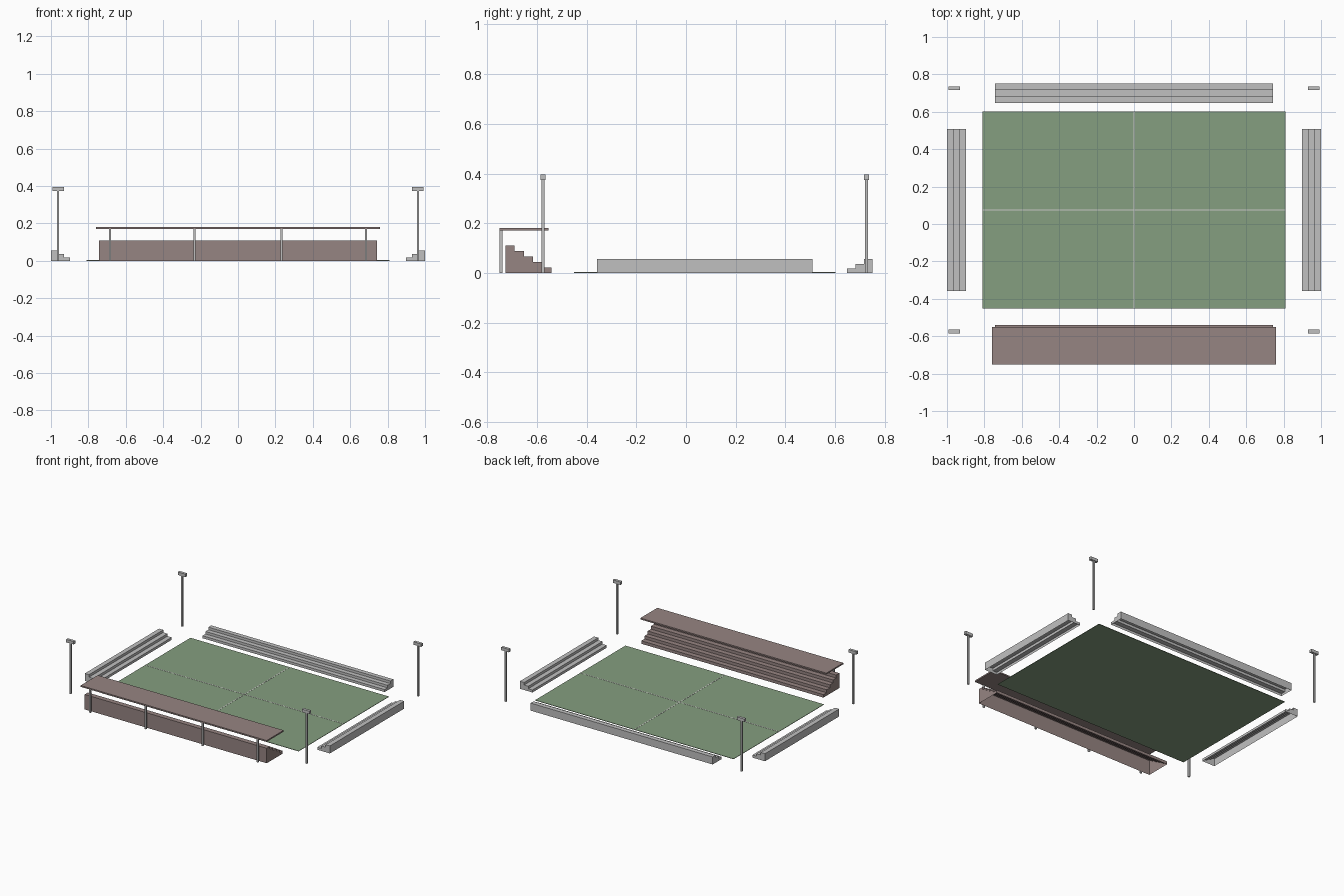
import bpy
import bmesh
from mathutils import Matrix, Vector

old = bpy.data.objects.get("Cube")
if old:
    bpy.data.objects.remove(old, do_unlink=True)


def material(name, rgb):
    m = bpy.data.materials.new(name)
    m.use_nodes = True
    color = (*rgb, 1.0)
    m.diffuse_color = color
    m.node_tree.nodes["Principled BSDF"].inputs["Base Color"].default_value = color
    return m


GREEN = material("turf green", (0.235, 0.345, 0.215))
BROWN = material("dusty brown", (0.305, 0.232, 0.223))
GREY = material("concrete grey", (0.527, 0.527, 0.527))
WHITE = material("line white", (0.62, 0.62, 0.60))


def finish(name, bm, mat):
    mesh = bpy.data.meshes.new(name)
    bm.to_mesh(mesh)
    bm.free()
    mesh.materials.append(mat)
    obj = bpy.data.objects.new(name, mesh)
    bpy.context.collection.objects.link(obj)
    return obj


def box(name, lo, hi, mat):
    lo, hi = Vector(lo), Vector(hi)
    bm = bmesh.new()
    place = Matrix.Translation((lo + hi) / 2) @ Matrix.Diagonal((*(hi - lo), 1))
    bmesh.ops.create_cube(bm, size=1, matrix=place)
    return finish(name, bm, mat)


def terrace(name, length, tiers, depth, rise, center, angle, mat):
    """Stepped shell, open underneath, climbing towards local +y from y = 0."""
    profile = [(0, 0)]
    for i in range(tiers):
        profile += [(i * depth, (i + 1) * rise), ((i + 1) * depth, (i + 1) * rise)]
    profile.append((tiers * depth, 0))
    bm = bmesh.new()
    left, right = [[bm.verts.new((side * length / 2, y, z)) for y, z in profile]
                   for side in (-1, 1)]
    for i in range(len(profile) - 1):
        bm.faces.new((left[i], right[i], right[i + 1], left[i + 1]))
    bm.faces.new(left)
    bm.faces.new(right[::-1])
    bmesh.ops.recalc_face_normals(bm, faces=bm.faces)
    bm.transform(Matrix.Translation((*center, 0))
                 @ Matrix.Rotation(angle, 4, "Z"))
    return finish(name, bm, mat)


# Pitch and its two crossing lines
X, Y0, Y1 = 0.81, -0.451, 0.602
MID, TOP = (Y0 + Y1) / 2, 0.003
box("pitch", (-X, Y0, 0), (X, Y1, TOP), GREEN)
box("halfway_line", (-0.003, Y0, TOP), (0.003, Y1, TOP + 0.001), WHITE)
box("long_line", (-X, MID - 0.003, TOP), (X, MID + 0.003, TOP + 0.001), WHITE)

# Terraces on all four sides, each climbing away from the pitch
QUARTER = 1.570796
terrace("main_stand", 1.486, 5, 0.037, 0.022, (0, -0.541), 2 * QUARTER, BROWN)
terrace("back_terrace", 1.486, 3, 0.034, 0.0185, (0, 0.648), 0, GREY)
for name, s in (("left", 1), ("right", -1)):
    terrace(name + "_terrace", 0.865, 3, 0.0343, 0.0185,
            (s * 0.897, MID), -s * QUARTER, GREY)

# Roof over the main stand, held by posts along its outer edge
box("roof", (-0.759, -0.75, 0.171), (0.759, -0.552, 0.181), BROWN)
for x in (-0.684, -0.232, 0.232, 0.684):
    box("roof_post", (x - 0.006, -0.75, 0), (x + 0.006, -0.738, 0.171), GREY)

# Floodlights at the corners
for x in (-0.962, 0.962):
    for y in (-0.575, 0.726):
        box("floodlight_pole", (x - 0.006, y - 0.006, 0), (x + 0.006, y + 0.006, 0.375), GREY)
        box("floodlight_head", (x - 0.031, y - 0.01, 0.374), (x + 0.031, y + 0.01, 0.396), GREY)
